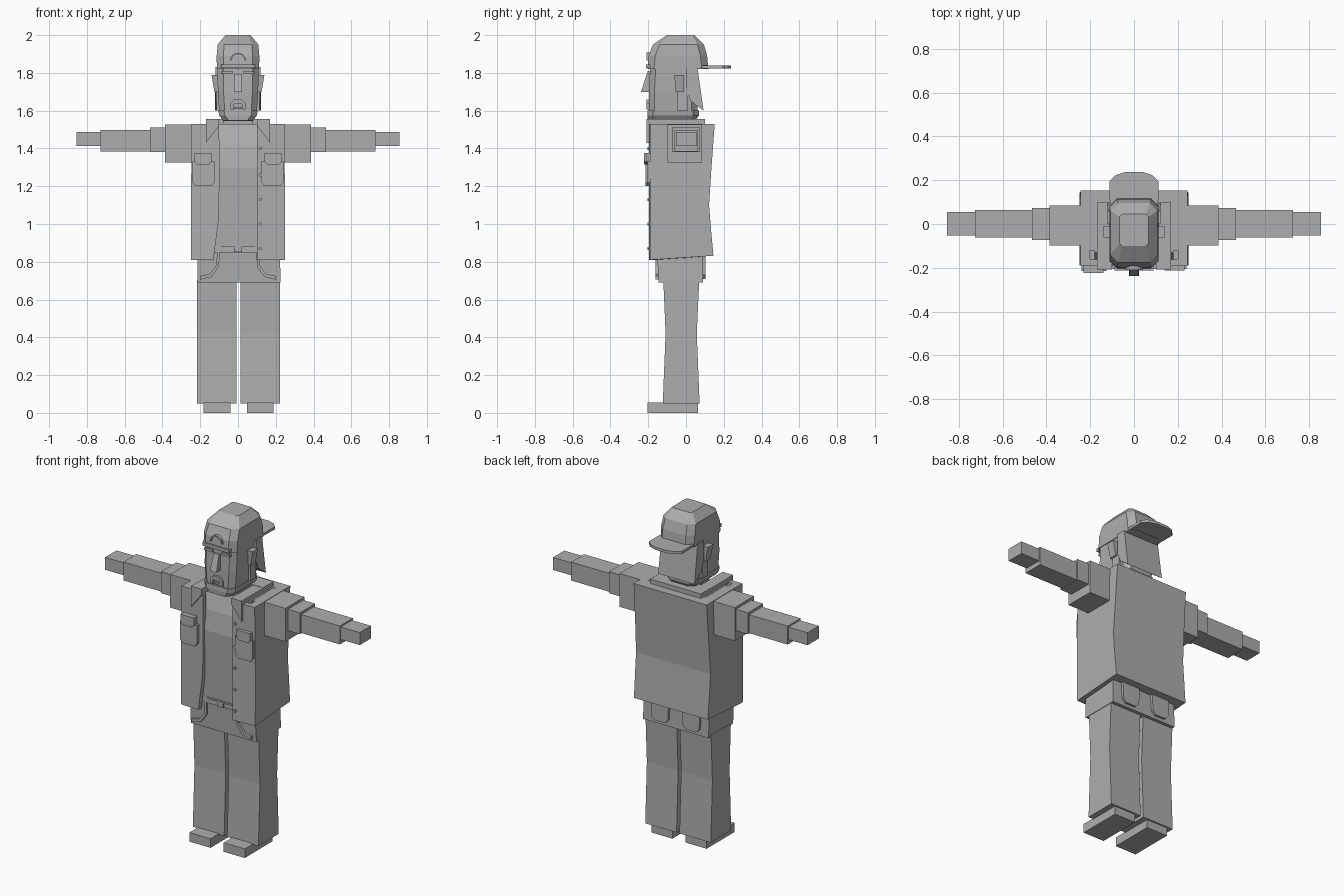
import bpy, bmesh, math

grey = bpy.data.materials.new("plain grey")
grey.diffuse_color = (0.42, 0.42, 0.42, 1)


def loft(name, rings):
    """Skin a stack of equal-length rings and close both ends."""
    bm = bmesh.new()
    vs = [[bm.verts.new(p) for p in r] for r in rings]
    n = len(rings[0])
    for a, b in zip(vs, vs[1:]):
        for i in range(n):
            j = (i + 1) % n
            bm.faces.new((a[i], a[j], b[j], b[i]))
    bm.faces.new(vs[0][::-1])
    bm.faces.new(vs[-1])
    bmesh.ops.recalc_face_normals(bm, faces=bm.faces)
    me = bpy.data.meshes.new(name)
    bm.to_mesh(me)
    bm.free()
    me.materials.append(grey)
    ob = bpy.data.objects.new(name, me)
    bpy.context.collection.objects.link(ob)
    return ob


def rect(x0, x1, y0, y1, z):
    return [(x0, y0, z), (x1, y0, z), (x1, y1, z), (x0, y1, z)]


def box(name, x0, x1, y0, y1, z0, z1):
    return loft(name, [rect(x0, x1, y0, y1, z0), rect(x0, x1, y0, y1, z1)])


def plate(name, pts, y0, y1):
    """Extrude an x-z outline along y."""
    return loft(name, [[(x, y, z) for x, z in pts] for y in (y0, y1)])


def octagon(w, y0, y1, c, z):
    return [(-w + c, y0, z), (w - c, y0, z), (w, y0 + c, z), (w, y1 - c, z),
            (w - c, y1, z), (-w + c, y1, z), (-w, y1 - c, z), (-w, y0 + c, z)]


# shoes and trouser legs
for side, s in (("left", -1), ("right", 1)):
    cx = s * 0.115 + 0.003
    box(side + "_shoe", cx - 0.071, cx + 0.071, -0.205, 0.063, 0, 0.055)
    loft(side + "_trouser_leg",
         [rect(cx - 0.105, cx + 0.105, y0, y1, z) for y0, y1, z in
          ((-0.123, 0.072, 0.05), (-0.108, 0.057, 0.42), (-0.12, 0.07, 0.70))])

# hips, waistband and pockets
loft("hips", [rect(-0.215, 0.226, -0.145, 0.09, 0.69),
              rect(-0.215, 0.22, -0.155, 0.085, 0.89)])
box("waistband", -0.20, 0.20, -0.162, 0.09, 0.85, 0.89)
box("belt_buckle", -0.02, 0.02, -0.172, -0.16, 0.852, 0.885)
for s in (-1, 1):
    outer = [(0.20, 0.705), (0.20, 0.725), (0.15, 0.735), (0.115, 0.78), (0.11, 0.86),
             (0.098, 0.86), (0.10, 0.775), (0.14, 0.72)]
    plate("front_pocket_trim", [(s * x, z) for x, z in outer], -0.162, -0.145)
    plate("back_pocket", [(s * x, z) for x, z in
          ((0.05, 0.73), (0.07, 0.71), (0.14, 0.71), (0.16, 0.73), (0.165, 0.83), (0.045, 0.83))],
          0.08, 0.103)

# shirt
loft("shirt", [rect(-0.18, 0.18, y0, 0.09, z) for y0, z in
     ((-0.165, 0.88), (-0.17, 1.05), (-0.182, 1.3), (-0.165, 1.42), (-0.13, 1.53))])
box("shirt_hem", -0.09, 0.09, -0.171, -0.16, 0.88, 0.89)

# open jacket, as a U-shaped section
rings = []
for z, w, il, ir, yb, drop in ((0.81, 0.248, 0.13, 0.10, 0.145, 0.022), (1.0, 0.25, 0.105, 0.10, 0.13, 0),
                               (1.1, 0.25, 0.10, 0.10, 0.122, 0), (1.3, 0.247, 0.098, 0.10, 0.135, 0),
                               (1.53, 0.245, 0.10, 0.10, 0.152, 0)):
    rings.append([(-il, -0.195, z), (-w, -0.19, z), (-w, yb, z + drop), (w, yb, z + drop),
                  (w, -0.19, z), (ir, -0.195, z), (ir, -0.165, z), (0.2, -0.16, z),
                  (0.2, 0.08, z + drop), (-0.2, 0.08, z + drop), (-0.2, -0.16, z), (-il, -0.165, z)])
loft("jacket", rings)

# jacket collar, lapels and shoulder yokes
box("collar_back", -0.17, 0.17, 0.0, 0.1, 1.52, 1.557)
box("shoulder_closure", -0.21, 0.21, -0.12, 0.1, 1.50, 1.528)
for s in (-1, 1):
    loft("collar_side", [rect(min(s * 0.1, s * 0.17), max(s * 0.1, s * 0.17), -0.2, 0.02, z)
                         for z in (1.52, 1.555)])
    plate("lapel", [(s * x, z) for x, z in ((0.17, 1.555), (0.17, 1.43), (0.10, 1.52), (0.10, 1.555))],
          -0.208, -0.19)
    # chest pocket and flap
    t = 0.018 if s < 0 else 0.008
    plate("chest_pocket", [(s * x, z) for x, z in
          ((0.125, 1.22), (0.14, 1.20), (0.225, 1.20), (0.24, 1.22), (0.24, 1.33), (0.125, 1.33))],
          -0.197 - t, -0.185)
    plate("pocket_flap", [(s * x, z) for x, z in
          ((0.14, 1.33), (0.155, 1.315), (0.215, 1.315), (0.23, 1.33), (0.23, 1.375), (0.14, 1.375))],
          -0.205 - t, -0.185)

# jacket buttons
for z in (0.87, 1.0, 1.13, 1.26, 1.40):
    plate("jacket_button", [(0.118 + 0.009 * math.cos(a * math.pi / 3),
                             z + 0.009 * math.sin(a * math.pi / 3)) for a in range(6)], -0.203, -0.19)

# arms, stepping down from sleeve to hand
for side, s in (("left", -1), ("right", 1)):
    for name, a, b, y0, y1, z0, z1 in (
            ("jacket_sleeve", 0.235, 0.387, -0.098, 0.085, 1.325, 1.527),
            ("shirt_sleeve", 0.38, 0.467, -0.073, 0.073, 1.382, 1.512),
            ("forearm", 0.46, 0.727, -0.061, 0.063, 1.385, 1.497),
            ("hand", 0.72, 0.855, -0.053, 0.055, 1.412, 1.488)):
        x0, x1 = sorted((s * a, s * b))
        box(side + "_" + name, x0, x1, y0, y1, z0, z1)

# neck and head
box("neck", -0.08, 0.08, -0.11, 0.04, 1.48, 1.6)
loft("head", [octagon(0.075, -0.18, 0.04, 0.025, 1.545), octagon(0.10, -0.197, 0.06, 0.03, 1.60),
              octagon(0.107, -0.197, 0.058, 0.03, 1.70), octagon(0.108, -0.19, 0.055, 0.03, 1.84)])
# beard wrapping the jaw
loft("beard", [octagon(0.08, -0.203, 0.05, 0.03, 1.548), octagon(0.10, -0.205, 0.068, 0.03, 1.575),
               octagon(0.104, -0.203, 0.068, 0.03, 1.60)])
# hair flaring out behind the ears
loft("hair", [[(x, 0.0, 1.71), (x, 0.025, 1.65), (x * 1.02, 0.093, 1.60), (x, 0.06, 1.83), (x, 0.0, 1.83)]
              for x in (-0.12, 0.12)])

# ears, sideburns and eyebrows
for s in (-1, 1):
    x0, x1 = sorted((s * 0.10, s * 0.14))
    loft("ear", [rect(min(s * 0.1, s * w), max(s * 0.1, s * w), y0, -0.01, z)
                 for w, y0, z in ((0.125, -0.055, 1.70), (0.14, -0.062, 1.79))])
    x0, x1 = sorted((s * 0.10, s * 0.115))
    box("sideburn", x0, x1, -0.045, 0.01, 1.60, 1.72)
    x0, x1 = sorted((s * 0.03, s * 0.085))
    box("eyebrow", x0, x1, -0.203, -0.185, 1.795, 1.81)

# nose
loft("nose", [rect(-0.022, 0.022, -0.238, -0.185, 1.70), rect(-0.018, 0.018, -0.208, -0.185, 1.795)])
# moustache running down round the mouth
plate("moustache", [(-0.04, 1.605), (-0.04, 1.64), (-0.02, 1.66), (0.02, 1.66), (0.04, 1.64), (0.04, 1.605),
                    (0.025, 1.605), (0.022, 1.635), (-0.022, 1.635), (-0.025, 1.605)], -0.21, -0.19)
box("lower_lip", -0.02, 0.02, -0.206, -0.19, 1.61, 1.62)

# backwards cap: crown, front strap and adjustment arch
loft("cap_crown", [octagon(w, y0, y1, c, z) for w, y0, y1, c, z in (
    (0.112, -0.205, 0.118, 0.035, 1.82), (0.113, -0.198, 0.112, 0.035, 1.89),
    (0.108, -0.175, 0.095, 0.035, 1.95), (0.066, -0.10, 0.045, 0.012, 2.0))])
box("cap_strap", -0.09, 0.09, -0.213, -0.19, 1.825, 1.845)
arch = [(r * math.cos(a * math.pi / 8), 1.865 + r * math.sin(a * math.pi / 8))
        for r, steps in ((0.042, range(9)), (0.034, range(8, -1, -1))) for a in steps]
plate("cap_arch", arch, -0.21, -0.185)
# brim over the back of the neck
brim = [(-0.11, 0.05), (0.11, 0.05), (0.112, 0.195), (0.085, 0.222), (0.04, 0.238),
        (-0.04, 0.238), (-0.085, 0.222), (-0.112, 0.195)]
loft("cap_brim", [[(x, y, z) for x, y in brim] for z in (1.822, 1.838)])
